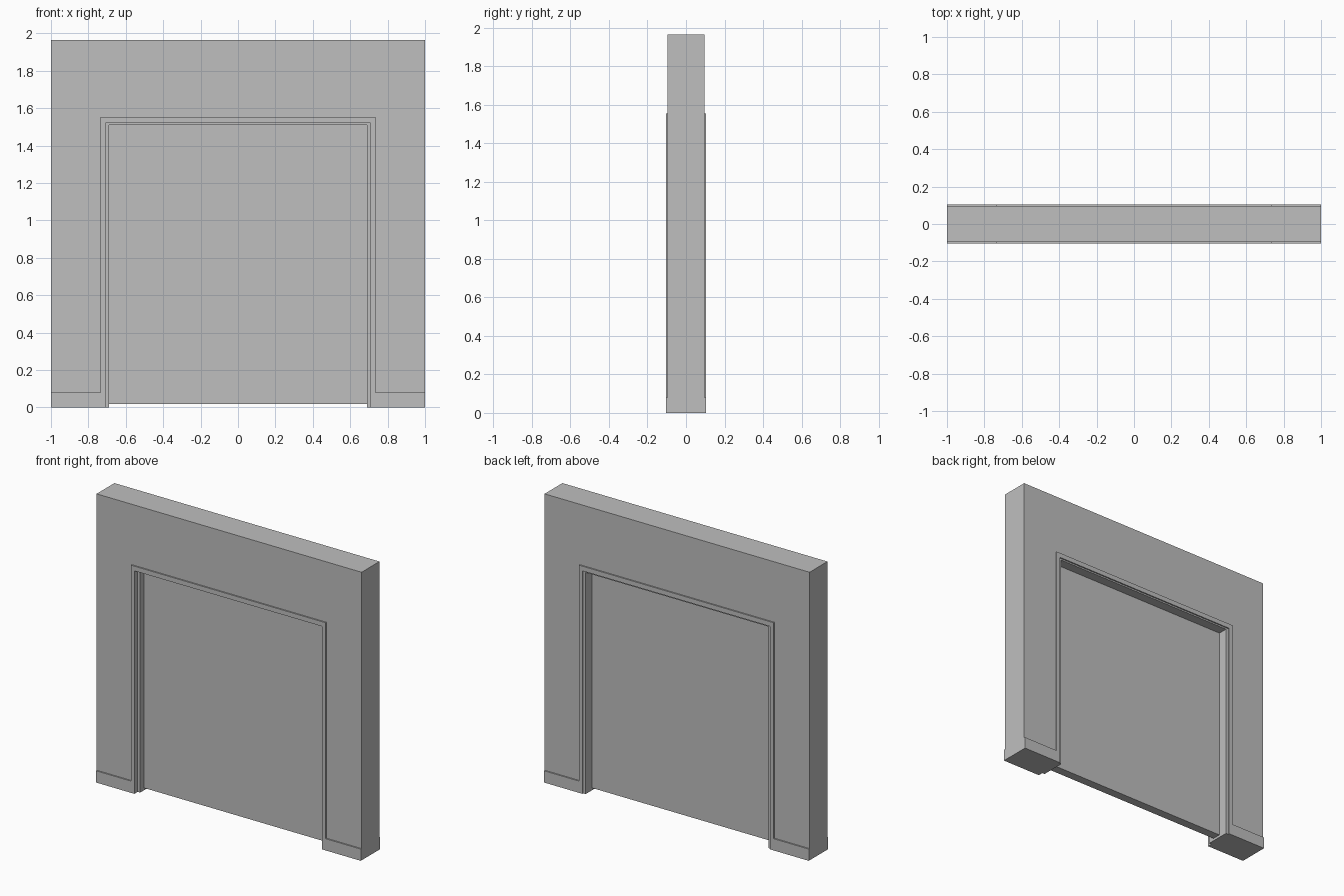
import bpy
import bmesh

cube = bpy.data.objects.get("Cube")
if cube:
    bpy.data.objects.remove(cube, do_unlink=True)

grey = bpy.data.materials.new("plain grey")
grey.use_nodes = True
colour = (0.52, 0.52, 0.52, 1)
grey.diffuse_color = colour
grey.node_tree.nodes["Principled BSDF"].inputs["Base Color"].default_value = colour

HEIGHT = 1.965
WALL_Y, TRIM_Y = 0.096, 0.105
OPEN_X, OPEN_Z = 0.709, 1.521      # wall opening
JAMB_X, JAMB_Z = 0.69, 1.511       # inside of the door frame
CASE_X, CASE_Z = 0.735, 1.553      # outside of the casing
BASE_Z = 0.08


def extrude_profile(name, half, y0, y1):
    """Mirror a right-hand (x, z) outline across x = 0 and extrude it along y."""
    outline = half + [(-x, z) for x, z in reversed(half)]
    bm = bmesh.new()
    face = bm.faces.new([bm.verts.new((x, y0, z)) for x, z in outline])
    ext = bmesh.ops.extrude_face_region(bm, geom=[face])
    verts = [v for v in ext["geom"] if isinstance(v, bmesh.types.BMVert)]
    bmesh.ops.translate(bm, verts=verts, vec=(0, y1 - y0, 0))
    bmesh.ops.recalc_face_normals(bm, faces=bm.faces)
    mesh = bpy.data.meshes.new(name)
    bm.to_mesh(mesh)
    bm.free()
    mesh.materials.append(grey)
    obj = bpy.data.objects.new(name, mesh)
    bpy.context.collection.objects.link(obj)
    return obj


# Wall with a doorway cut up from the floor
extrude_profile("wall", [(OPEN_X, OPEN_Z), (OPEN_X, 0), (1, 0), (1, HEIGHT)],
                -WALL_Y, WALL_Y)

# Casing and skirting, one joined strip on each face of the wall
trim = [(OPEN_X, OPEN_Z), (OPEN_X, 0), (1, 0), (1, BASE_Z),
        (CASE_X, BASE_Z), (CASE_X, CASE_Z)]
extrude_profile("front_trim", trim, -TRIM_Y, -WALL_Y)
extrude_profile("back_trim", trim, WALL_Y, TRIM_Y)

# Door frame lining, set back further at the front
extrude_profile("door_frame", [(JAMB_X, JAMB_Z), (JAMB_X, 0),
                               (OPEN_X, 0), (OPEN_X, OPEN_Z)], -0.07, WALL_Y)

# Door panel in the middle of the frame, just clear of the floor
extrude_profile("door_panel", [(JAMB_X, 0.017), (JAMB_X, JAMB_Z)], -0.03, 0.03)
